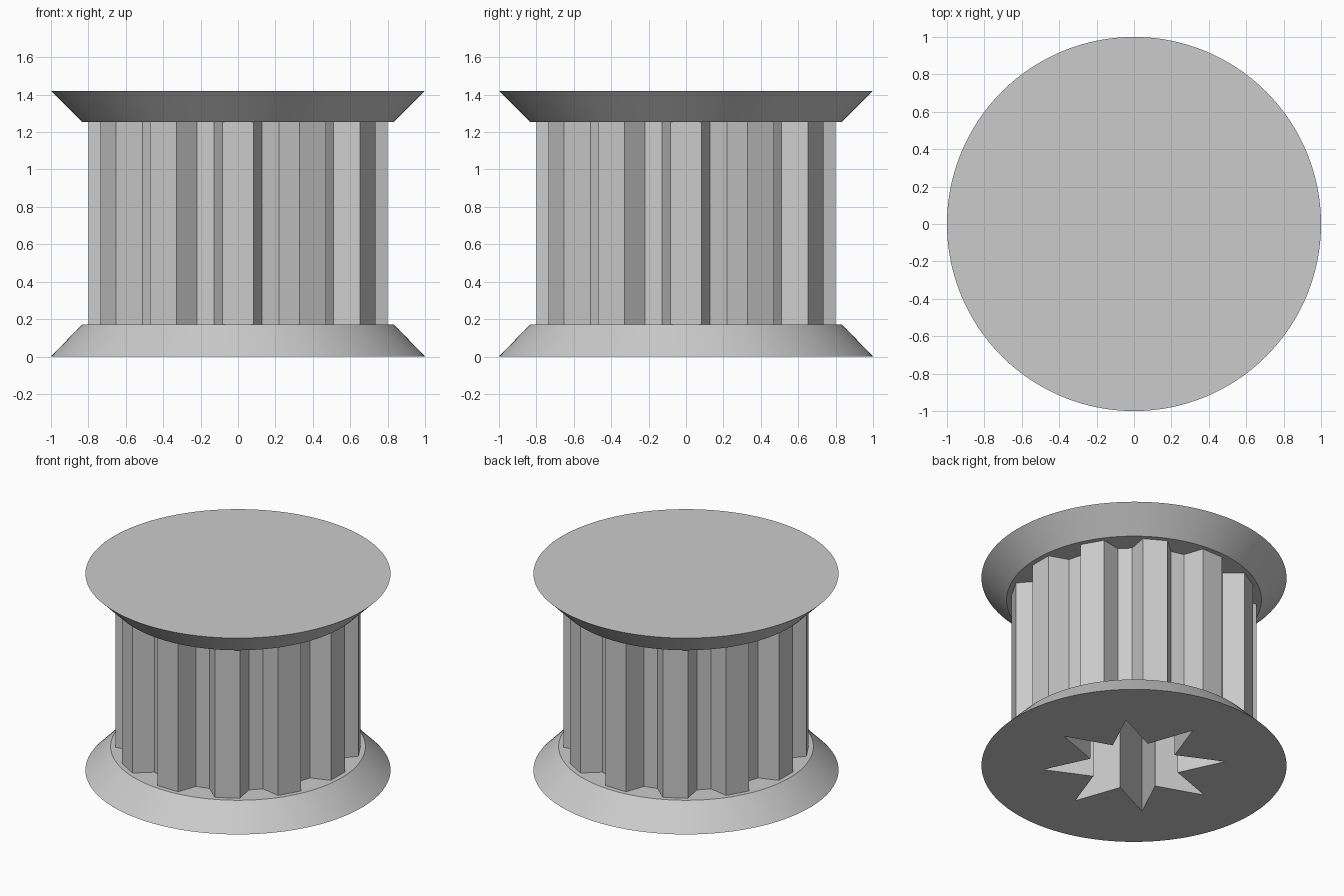
import bpy
import bmesh
from math import cos, sin, pi, radians
from mathutils import Matrix, Vector

cube = bpy.data.objects.get("Cube")
if cube:
    bpy.data.objects.remove(cube, do_unlink=True)

BASE_Z, CORE_TOP, TOP_Z = 0.17, 1.255, 1.42
TEETH, STAR_POINTS, SEGMENTS = 12, 8, 128

grey = bpy.data.materials.new("light_grey")
grey.use_nodes = True
grey.diffuse_color = (0.6, 0.6, 0.6, 1)
grey.node_tree.nodes["Principled BSDF"].inputs["Base Color"].default_value = (0.6, 0.6, 0.6, 1)


def loft(name, lower, upper, z0, z1):
    """Closed solid between two outlines with the same number of points."""
    bm = bmesh.new()
    a = [bm.verts.new((p[0], p[1], z0)) for p in lower]
    b = [bm.verts.new((p[0], p[1], z1)) for p in upper]
    n = len(a)
    for i in range(n):
        j = (i + 1) % n
        bm.faces.new((a[i], a[j], b[j], b[i]))
    bm.faces.new(a[::-1])
    bm.faces.new(b)
    mesh = bpy.data.meshes.new(name)
    bm.to_mesh(mesh)
    bm.free()
    mesh.materials.append(grey)
    obj = bpy.data.objects.new(name, mesh)
    bpy.context.collection.objects.link(obj)
    return obj


def activate(obj):
    bpy.ops.object.select_all(action='DESELECT')
    obj.select_set(True)
    bpy.context.view_layer.objects.active = obj


def circle(r):
    return [(r * cos(2 * pi * i / SEGMENTS), r * sin(2 * pi * i / SEGMENTS))
            for i in range(SEGMENTS)]


def gear():
    """Flat tooth tips alternating with flat roots."""
    points = []
    for i in range(TEETH * 2):
        r, half = (0.8, 0.082) if i % 2 == 0 else (0.676, 0.047)
        turn = Matrix.Rotation(pi * i / TEETH, 2)
        points += [turn @ Vector((r, -half)), turn @ Vector((r, half))]
    return points


def star():
    points = []
    for i in range(STAR_POINTS * 2):
        r = 0.6 if i % 2 == 0 else 0.3
        points.append((r * cos(pi * i / STAR_POINTS), r * sin(pi * i / STAR_POINTS)))
    return points


# Flanges and toothed core
lower_flange = loft("lower_flange", circle(1), circle(0.835), 0, BASE_Z)
upper_flange = loft("upper_flange", circle(0.835), circle(1), CORE_TOP, TOP_Z)
toothed_core = loft("toothed_core", gear(), gear(), BASE_Z, CORE_TOP)

# Star-shaped socket, open at the bottom and closed by the upper flange
cutter = loft("star_cutter", star(), star(), -0.1, CORE_TOP + 0.1)
cutter.hide_render = True
for part in (lower_flange, toothed_core):
    mod = part.modifiers.new("star_socket", 'BOOLEAN')
    mod.operation = 'DIFFERENCE'
    mod.solver = 'EXACT'
    mod.object = cutter
    activate(part)
    bpy.ops.object.modifier_apply(modifier=mod.name)
bpy.data.objects.remove(cutter, do_unlink=True)

# Smooth conical rims with crisp edges
for part in (lower_flange, upper_flange):
    activate(part)
    bpy.ops.object.shade_smooth_by_angle(angle=radians(20))
